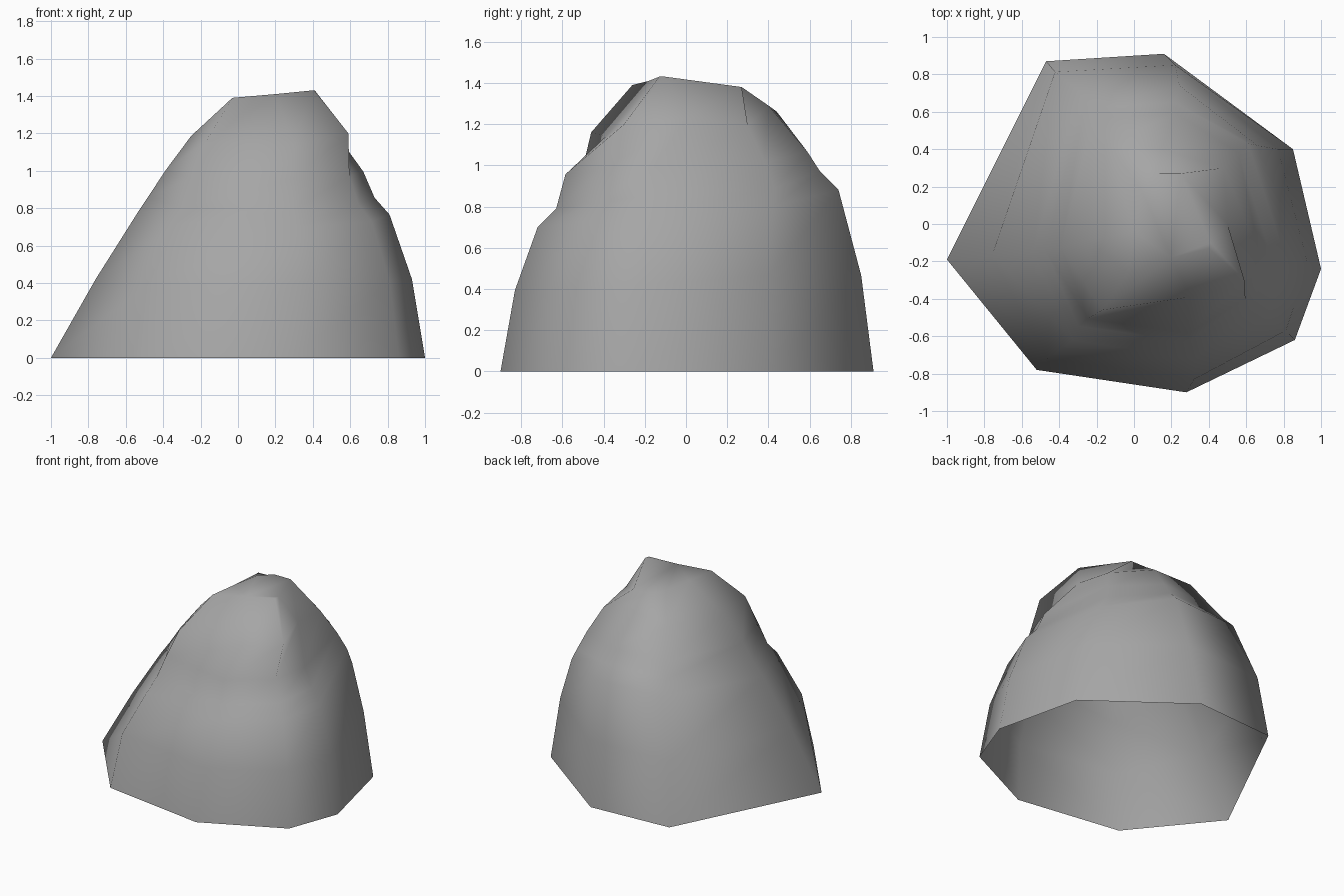
import bpy
import bmesh

# Remove the default cube only
default_cube = bpy.data.objects.get("Cube")
if default_cube:
    bpy.data.objects.remove(default_cube, do_unlink=True)

# Plain grey stone
stone = bpy.data.materials.new("grey_stone")
stone.use_nodes = True
grey = (0.38, 0.38, 0.38, 1.0)
stone.diffuse_color = grey
bsdf = stone.node_tree.nodes["Principled BSDF"]
bsdf.inputs["Base Color"].default_value = grey
bsdf.inputs["Roughness"].default_value = 0.9

# Uneven eight-sided footprint, counter-clockwise from the -x corner
LEFT, FRONT_LEFT, FRONT, FRONT_RIGHT, RIGHT, BACK_RIGHT, BACK, BACK_LEFT = range(8)
footprint = [(-1, -0.19), (-0.52, -0.78), (0.28, -0.9), (0.86, -0.62),
             (1, -0.24), (0.85, 0.4), (0.16, 0.91), (-0.47, 0.87)]

# Each layer: height, rise towards the back, x range, y range
layers = [
    (0.00, 0.00, (-1.00, 1.00), (-0.90, 0.91)),
    (0.43, 0.04, (-0.76, 0.93), (-0.83, 0.85)),
    (0.79, 0.10, (-0.54, 0.81), (-0.72, 0.74)),
    (0.88, 0.10, (-0.48, 0.73), (-0.63, 0.65)),
    (1.01, 0.06, (-0.39, 0.67), (-0.585, 0.59)),
    (1.20, 0.07, (-0.25, 0.59), (-0.44, 0.46)),
]

# Chipped corners that break from the regular taper
chips = {
    (1, BACK_RIGHT): (0.77, 0.4, 0.47),
    (2, BACK_RIGHT): (0.66, 0.42, 0.8),
    (3, BACK_RIGHT): (0.61, 0.43, 0.89),
    (4, BACK_RIGHT): (0.56, 0.38, 1.02),
    (5, BACK_RIGHT): (0.48, 0.3, 1.19),
    (5, RIGHT): (0.5, 0, 1.23),
    (5, FRONT_RIGHT): (0.59, -0.3, 1.2),
    (5, FRONT): (0.3, -0.39, 1.14),
    (5, FRONT_LEFT): (-0.17, -0.46, 1.16),
    (5, BACK): (0.15, 0.4, 1.29),
}

# Slanted crown with its peak on the +x side
crown = [(0, -0.04, 1.39), (-0.03, -0.26, 1.39), (0.2, -0.18, 1.41),
         (0.4, -0.13, 1.43), (0.41, -0.1, 1.43), (0.25, 0.27, 1.38),
         (0.12, 0.27, 1.38), (0.04, 0.18, 1.39)]


def remap(value, old, new):
    """Carry a value from one range to another."""
    return new[0] + (value - old[0]) / (old[1] - old[0]) * (new[1] - new[0])


def layer_points(level):
    """Squeeze the footprint into one layer of the rock."""
    height, rise, x_range, y_range = layers[level]
    for corner, (x, y) in enumerate(footprint):
        px = remap(x, layers[0][2], x_range)
        py = remap(y, layers[0][3], y_range)
        if level and corner in (FRONT_LEFT, BACK_LEFT):
            px = max(px - 0.11, x_range[0])
        yield chips.get((level, corner), (px, py, height + rise * y))


# Rock shell, open underneath
bm = bmesh.new()
outlines = [list(layer_points(level)) for level in range(len(layers))] + [crown]
rings = [[bm.verts.new(p) for p in outline] for outline in outlines]
count = len(footprint)
for lower, upper in zip(rings, rings[1:]):
    for i in range(count):
        j = (i + 1) % count
        bm.faces.new((lower[i], lower[j], upper[j], upper[i]))
cap = bm.faces.new(rings[-1])
bmesh.ops.triangulate(bm, faces=[cap])
for face in bm.faces:
    face.smooth = True

mesh = bpy.data.meshes.new("rock")
bm.to_mesh(mesh)
bm.free()
mesh.materials.append(stone)
rock = bpy.data.objects.new("rock", mesh)
bpy.context.collection.objects.link(rock)
